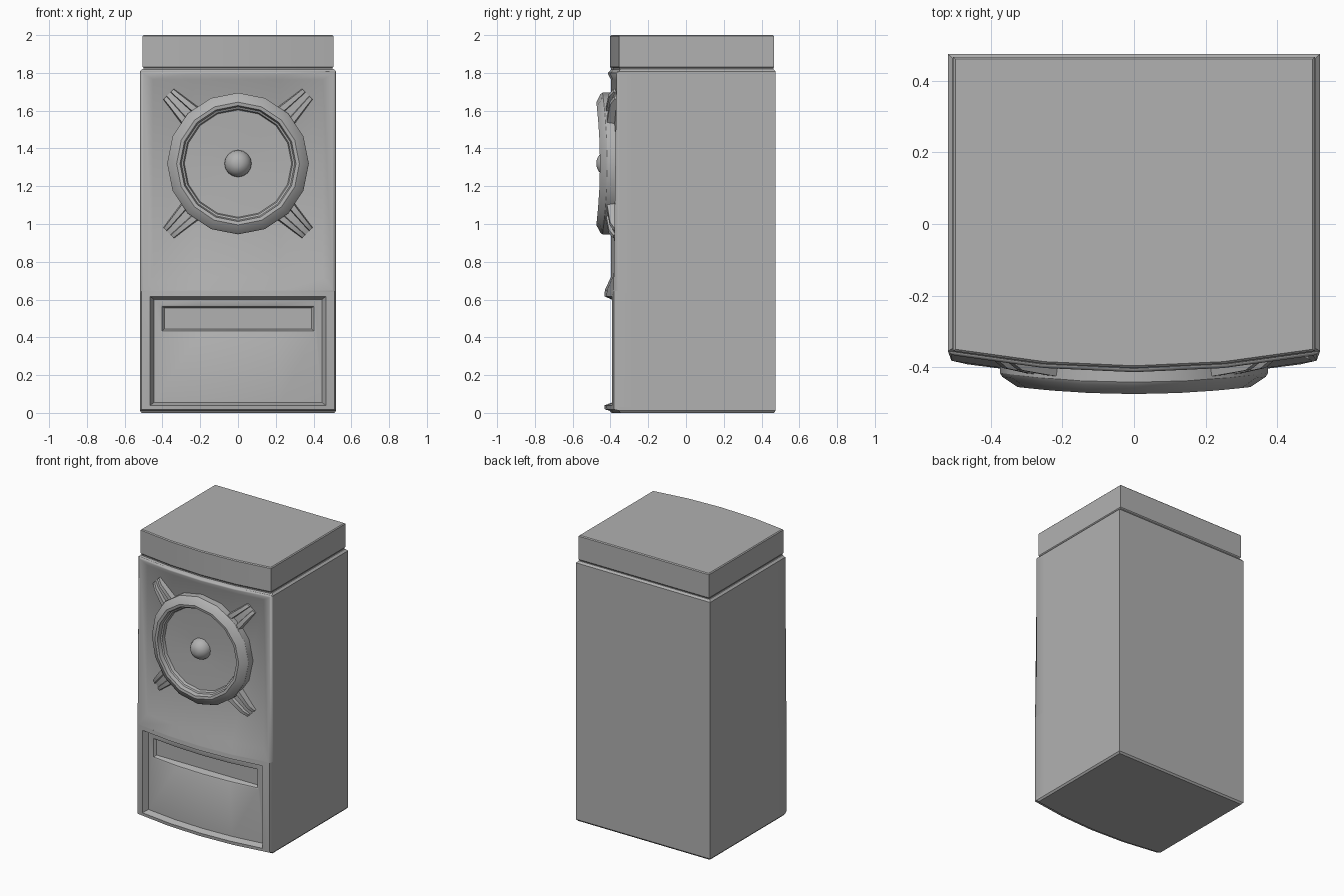
import bpy, bmesh, math

if "Cube" in bpy.data.objects:
    bpy.data.objects.remove(bpy.data.objects["Cube"])

BEND = 0.185   # how strongly the front bows backwards towards its sides
COLS = 4       # columns across the bowed front

grey = bpy.data.materials.new('dark_grey')
grey.diffuse_color = (.44, .44, .44, 1)
grey.use_nodes = True
grey.node_tree.nodes["Principled BSDF"].inputs["Base Color"].default_value = grey.diffuse_color


def bow(x, y, z):
    return (x, y + BEND * x * x, z)


def loft(name, rings, fill, start=False, recalc=False, angle=30):
    """Bridge closed rings of points; close the end by 'columns' or 'ngon'."""
    bm = bmesh.new()
    vs = [[bm.verts.new(p) for p in ring] for ring in rings]
    n = len(vs[0])
    for a, b in zip(vs, vs[1:]):
        for i in range(n):
            j = (i + 1) % n
            bm.faces.new((a[i], a[j], b[j], b[i]))

    def cap(r, flip):
        if fill == 'columns':
            faces = [(r[i], r[i + 1], r[n - 2 - i], r[n - 1 - i]) for i in range(n // 2 - 1)]
        else:
            faces = [tuple(r)]
        for f in faces:
            bm.faces.new(f[::-1] if flip else f)

    cap(vs[-1], False)
    if start:
        cap(vs[0], True)
    if recalc:
        bmesh.ops.recalc_face_normals(bm, faces=bm.faces[:])
    me = bpy.data.meshes.new(name)
    bm.to_mesh(me)
    bm.free()
    me.materials.append(grey)
    ob = bpy.data.objects.new(name, me)
    bpy.context.collection.objects.link(ob)
    bpy.ops.object.select_all(action='DESELECT')
    ob.select_set(True)
    bpy.context.view_layer.objects.active = ob
    bpy.ops.object.shade_smooth_by_angle(angle=math.radians(angle))
    return ob


def columns(hx):
    return [hx * (2 * i / COLS - 1) for i in range(COLS + 1)]


def plan(hx, front, back, z):
    """Horizontal outline with bowed front."""
    xs = columns(hx)
    return [bow(x, front, z) for x in xs] + [(x, back, z) for x in reversed(xs)]


def panel(hx, z0, z1, y, y_top=None):
    """Upright bowed rectangle on the front, optionally leaning."""
    xs = columns(hx)
    y_top = y if y_top is None else y_top
    return [bow(x, y, z0) for x in xs] + [bow(x, y_top, z1) for x in reversed(xs)]


def circle(r, y, cz=1.32, sides=16):
    return [bow(r * math.cos(2 * math.pi * i / sides), y,
                cz + r * math.sin(2 * math.pi * i / sides)) for i in range(sides)]


# cabinet core (set back between its ends to make room for the front) and top cap
loft('cabinet', [plan(.51, -.395, .465, 0), plan(.52, -.405, .475, .012),
                 plan(.52, -.405, .475, .03), plan(.52, -.33, .475, .03),
                 plan(.52, -.33, .475, 1.795), plan(.52, -.405, .475, 1.795),
                 plan(.52, -.405, .475, 1.807), plan(.507, -.395, .463, 1.82)],
     'columns', start=True)
loft('top_cap', [plan(.5, -.397, .462, 1.80), plan(.5, -.397, .462, 1.825),
                 plan(.505, -.402, .467, 1.832), plan(.505, -.402, .467, 1.994),
                 plan(.499, -.396, .461, 2.0)], 'columns', start=True)

# upper baffle with a soft sunken field
loft('upper_baffle', [panel(.52, .635, 1.807, -.33), panel(.52, .635, 1.807, -.405),
                      panel(.51, .64, 1.802, -.43, -.412), panel(.50, .65, 1.795, -.43, -.414),
                      panel(.45, .72, 1.765, -.397)], 'columns', angle=50)

# lower frame, recessed panel and port slot with a flat back
slot_back = [(x, -.342, z) for x, y, z in panel(.39, .445, .556, 0)]
loft('lower_frame', [panel(.52, .012, .645, -.33), panel(.52, .012, .645, -.405),
                     panel(.51, .018, .645, -.43), panel(.465, .04, .617, -.432),
                     panel(.445, .055, .60, -.392), panel(.41, .427, .571, -.392),
                     panel(.402, .434, .563, -.388), slot_back], 'columns')

# speaker ring, cone and dust dome
loft('speaker_ring', [circle(r, y) for r, y in (
    (.375, -.385), (.375, -.442), (.368, -.452), (.325, -.475), (.307, -.472),
    (.300, -.445), (.290, -.440), (.284, -.420), (.07, -.408))], 'ngon')
loft('dust_dome', [circle(.072 * math.cos(a), -.405 - .07 * math.sin(a))
                   for a in [math.radians(15 * i) for i in range(6)]], 'ngon', angle=60)

# four diagonal tapered brackets with a groove
SECTION = [(-.055, 0), (-.048, 1), (-.022, 1), (-.018, .55),
           (.018, .55), (.022, 1), (.048, 1), (.055, 0)]
for k, label in enumerate(('upper_right', 'upper_left', 'lower_left', 'lower_right')):
    c, s = math.cos(math.pi / 4 + k * math.pi / 2), math.sin(math.pi / 4 + k * math.pi / 2)
    rings = []
    for u, width, height in ((.34, 1.25, .050), (.38, 1.12, .048), (.48, .85, .042), (.52, .76, .022)):
        rings.append([bow(u * c - v * width * s, -.385 - h * height,
                          1.32 + u * s + v * width * c) for v, h in SECTION])
    loft('bracket_' + label, rings, 'ngon', start=True, recalc=True)
